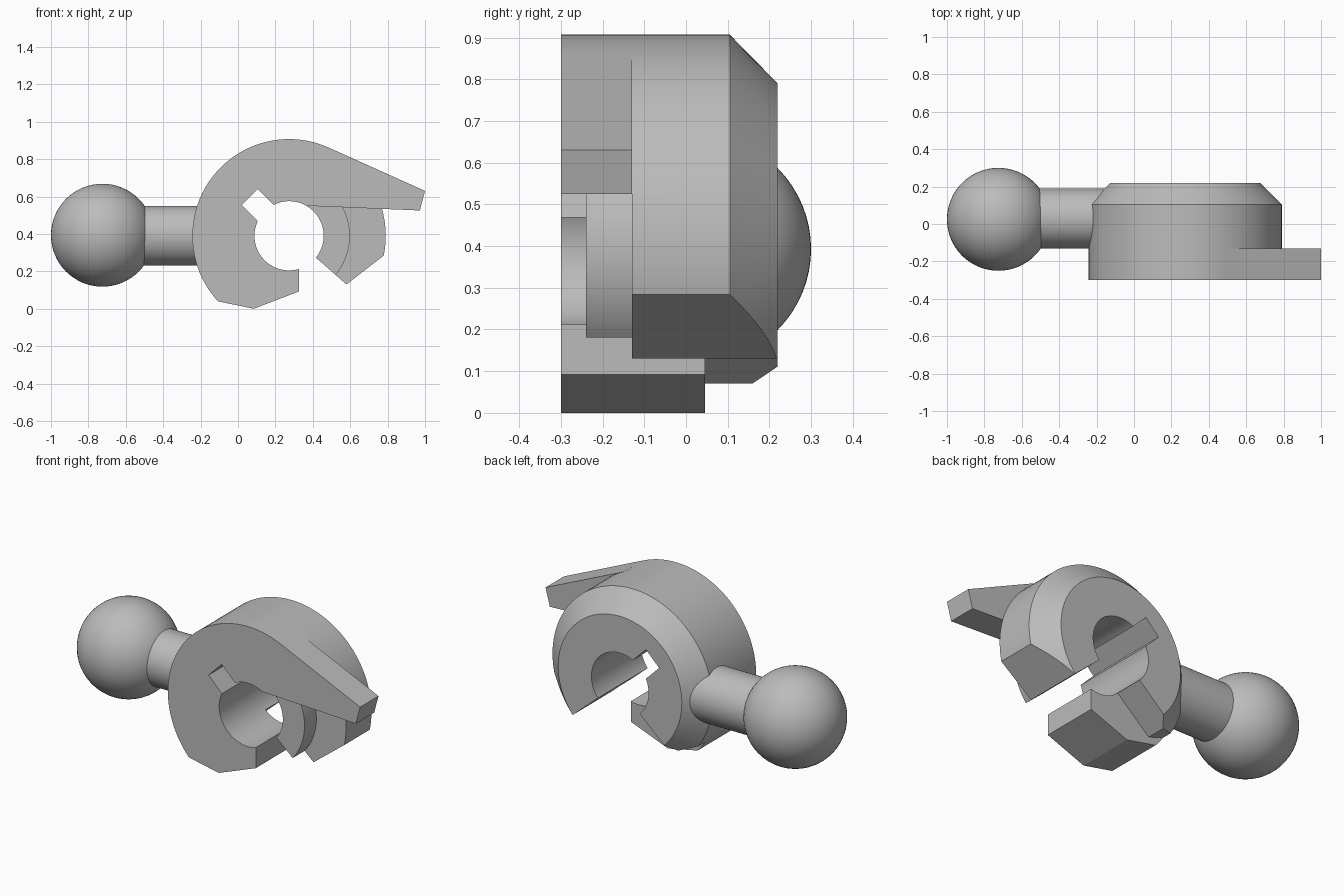
import bpy, bmesh, math

if "Cube" in bpy.data.objects:
    bpy.data.objects.remove(bpy.data.objects["Cube"], do_unlink=True)

CX, CZ = 0.273, 0.39          # axis of the round clamp body
R_OUT, R_BACK, R_RING, R_HOLE = 0.517, 0.40, 0.325, 0.185
FRONT, STEP, RING_Y, BACK = -0.30, -0.13, -0.24, 0.22
FAR = 0.5

grey = bpy.data.materials.new("plain_grey")
grey.use_nodes = True
colour = (0.5, 0.5, 0.5, 1)
grey.diffuse_color = colour
grey.node_tree.nodes["Principled BSDF"].inputs["Base Color"].default_value = colour


def arc(radius, start=0, end=360, count=96):
    """Points in the XZ plane around the clamp axis."""
    full = abs(end - start) == 360
    steps = count if full else count - 1
    angles = [math.radians(start + (end - start) * i / steps) for i in range(count)]
    return [(CX + radius * math.cos(a), CZ + radius * math.sin(a)) for a in angles]


def loft(name, sections):
    """Solid from matching XZ outlines, each placed at its own y."""
    bm = bmesh.new()
    rings = [[bm.verts.new((x, y, z)) for x, z in outline] for y, outline in sections]
    for a, b in zip(rings, rings[1:]):
        n = len(a)
        for i in range(n):
            j = (i + 1) % n
            bm.faces.new((a[i], a[j], b[j], b[i]))
    bm.faces.new(rings[0])
    bm.faces.new(rings[-1])
    bmesh.ops.recalc_face_normals(bm, faces=bm.faces)
    mesh = bpy.data.meshes.new(name)
    bm.to_mesh(mesh)
    bm.free()
    obj = bpy.data.objects.new(name, mesh)
    bpy.context.collection.objects.link(obj)
    return obj


def prism(name, outline, y0, y1):
    return loft(name, [(y0, outline), (y1, outline)])


def select(obj):
    bpy.ops.object.select_all(action="DESELECT")
    obj.select_set(True)
    bpy.context.view_layer.objects.active = obj


def combine(target, tool, operation):
    tool.hide_render = True
    mod = target.modifiers.new(operation.lower(), "BOOLEAN")
    mod.operation = operation
    mod.solver = "EXACT"
    mod.object = tool
    select(target)
    bpy.ops.object.modifier_apply(modifier=mod.name)
    bpy.data.objects.remove(tool, do_unlink=True)


def finish(obj):
    obj.data.materials.clear()
    obj.data.materials.append(grey)
    select(obj)
    bpy.ops.object.shade_smooth_by_angle(angle=math.radians(25))


# Round clamp body with a bevelled back rim
body = loft("clamp_body", [(FRONT, arc(R_OUT)), (0.105, arc(R_OUT)), (BACK, arc(R_BACK))])

# Lever running off the rim, front layer only
lever = [(0.486, 0.861), (1.0, 0.63), (0.972, 0.525), (0.4, 0.5), (0.35, 0.75)]
combine(body, prism("lever", lever, FRONT, STEP), "UNION")

# Through hole and its square keyway
combine(body, prism("hole_cutter", arc(R_HOLE), -FAR, FAR), "DIFFERENCE")
keyway = [(0.105, 0.64), (0.02, 0.555), (0.205, 0.37), (0.29, 0.455)]
combine(body, prism("keyway_cutter", keyway, -FAR, FAR), "DIFFERENCE")

# Open mouth and flat-cut underside
mouth = [(0.325, 0.3), (0.38, 0.305), (0.58, 0.13), (1.1, 0.533), (1.1, -0.2), (-0.4, -0.2),
         (-0.4, 0.098), (-0.11, 0.04), (0.085, 0.0), (0.325, 0.092)]
mouth[3] = (1.0, 0.455)
combine(body, prism("mouth_cutter", mouth, -FAR, FAR), "DIFFERENCE")

# Wider mouth through the rear layer
rear = [(0.2, 0.301), (0.4, 0.28), (0.4, -0.2), (-0.4, -0.2), (-0.4, 0.18), (-0.06, 0.07)]
combine(body, prism("rear_mouth_cutter", rear, 0.045, FAR), "DIFFERENCE")

# Stepped recess below the lever, leaving a raised inner ring
below = [(1.1, 0.52), (1.1, -0.2)]
inner = [(0.34, -0.2), (0.34, 0.5516)]
combine(body, prism("recess_cutter", below + inner, -FAR, RING_Y), "DIFFERENCE")
ring_edge = arc(R_RING, -60, 28, 32)
combine(body, prism("ring_cutter", below + ring_edge, -FAR, STEP), "DIFFERENCE")
finish(body)

# Neck joining the body to the ball
bpy.ops.mesh.primitive_cylinder_add(vertices=64, radius=0.16, depth=0.50,
                                    location=(-0.33, 0.03, CZ),
                                    rotation=(0, math.pi / 2, 0))
neck = bpy.context.object
neck.name = "neck"
finish(neck)

# Ball end
bpy.ops.mesh.primitive_uv_sphere_add(segments=64, ring_count=32, radius=0.275,
                                     location=(-0.725, 0.025, 0.393))
ball = bpy.context.object
ball.name = "ball"
finish(ball)
